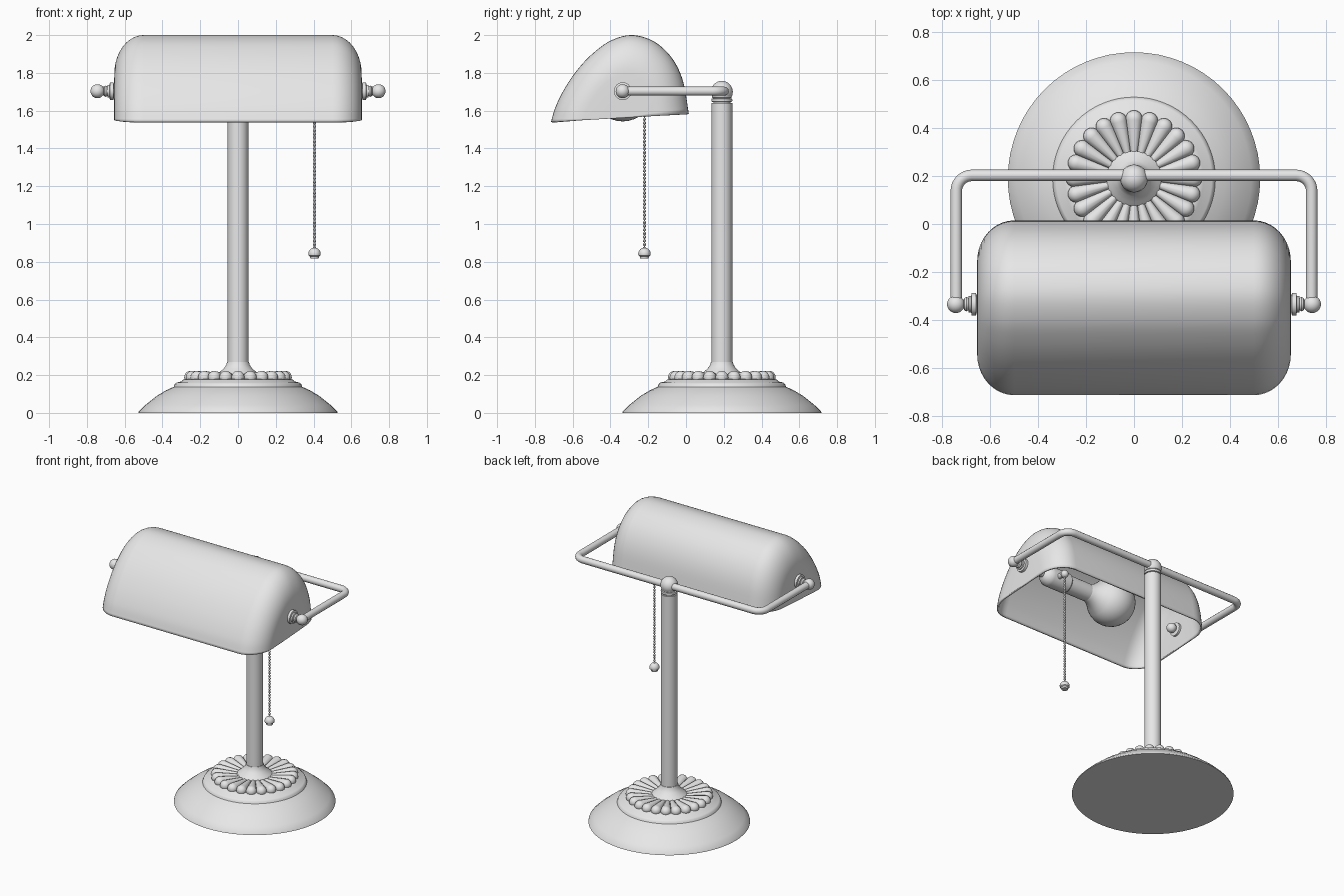
import bpy, bmesh, math
from mathutils import Vector

cube = bpy.data.objects.get("Cube")
if cube:
    bpy.data.objects.remove(cube)

grey = bpy.data.materials.new("plain_grey")
grey.use_nodes = True
GREY = (0.8, 0.8, 0.8, 1)
grey.diffuse_color = GREY
grey.node_tree.nodes["Principled BSDF"].inputs["Base Color"].default_value = GREY

POST_Y = 0.19
PIVOT_Y, PIVOT_Z = -0.335, 1.703


def add(name, mesh):
    """Link a mesh as a smooth object that keeps its sharp edges."""
    mesh.name = name
    mesh.materials.clear()
    mesh.materials.append(grey)
    mesh.shade_smooth()
    mesh.set_sharp_from_angle(angle=math.radians(38))
    obj = bpy.data.objects.new(name, mesh)
    bpy.context.collection.objects.link(obj)
    return obj


def finish(name, bm):
    bmesh.ops.remove_doubles(bm, verts=bm.verts, dist=0.0002)
    bmesh.ops.recalc_face_normals(bm, faces=bm.faces)
    mesh = bpy.data.meshes.new(name)
    bm.to_mesh(mesh)
    bm.free()
    return add(name, mesh)


def bridge(bm, rings, closed):
    for a, b in zip(rings, rings[1:]):
        n = len(a)
        for i in range(n if closed else n - 1):
            j = (i + 1) % n
            bm.faces.new((a[i], a[j], b[j], b[i]))


def lathe(name, profile, centre, axis="Z", segs=32):
    """Turn (radius, distance) points about an axis through centre."""
    bm = bmesh.new()
    rings = []
    for r, h in profile:
        ring = []
        for i in range(segs):
            t = math.tau * i / segs
            u, v = max(r, 0.00001) * math.cos(t), max(r, 0.00001) * math.sin(t)
            p = (u, v, h) if axis == "Z" else (h, u, v)
            ring.append(bm.verts.new(Vector(p) + Vector(centre)))
        rings.append(ring)
    bridge(bm, rings, True)
    return finish(name, bm)


def arc(radius, h, start=-90, end=90, steps=10):
    """Profile points of a ball about height h, between two latitudes."""
    angles = [math.radians(start + (end - start) * i / steps) for i in range(steps + 1)]
    return [(radius * math.cos(a), h + radius * math.sin(a)) for a in angles]


def smooth_path(pts, steps=5):
    """Catmull-Rom curve through the points."""
    pts = [Vector(p) for p in pts]
    pts = [2 * pts[0] - pts[1]] + pts + [2 * pts[-1] - pts[-2]]
    out = []
    for a, b, c, d in zip(pts, pts[1:], pts[2:], pts[3:]):
        for k in range(steps):
            t = k / steps
            out.append(0.5 * (2 * b + (c - a) * t + (2 * a - 5 * b + 4 * c - d) * t ** 2
                              + (3 * b - a - 3 * c + d) * t ** 3))
    return out + [pts[-2]]


def tube(name, points, radius):
    curve = bpy.data.curves.new(name, "CURVE")
    curve.dimensions = "3D"
    curve.bevel_depth = radius
    curve.bevel_resolution = 4
    curve.use_fill_caps = True
    line = curve.splines.new("POLY")
    line.points.add(len(points) - 1)
    for p, co in zip(line.points, points):
        p.co = (*co, 1)
    temp = bpy.data.objects.new(name + "_path", curve)
    bpy.context.collection.objects.link(temp)
    bpy.context.view_layer.update()
    deps = bpy.context.evaluated_depsgraph_get()
    mesh = bpy.data.meshes.new_from_object(temp.evaluated_get(deps))
    bpy.data.objects.remove(temp)
    return add(name, mesh)


# Domed base with a stepped top
lathe("base", [(0, 0), (0.527, 0), (0.525, 0.008), (0.49, 0.042), (0.43, 0.09), (0.38, 0.12),
               (0.34, 0.138), (0.335, 0.152), (0.325, 0.161), (0.3, 0.166), (0.29, 0.176),
               (0.27, 0.18), (0, 0.185)], (0, POST_Y, 0), segs=64)

# Ring of tapered petals
PETALS = 24
bm = bmesh.new()
for k in range(PETALS):
    turn = math.tau * k / PETALS
    rings = []
    stations = [(0.1, 0.013)] + [(0.25 + d, r) for r, d in arc(0.035, 0, -10, 90, 6)]
    for dist, rad in stations:
        ring = []
        for i in range(12):
            a = math.tau * i / 12
            side, up = max(rad, 0.00001) * math.cos(a), rad * math.sin(a)
            x = dist * math.cos(turn) - side * math.sin(turn)
            y = dist * math.sin(turn) + side * math.cos(turn)
            ring.append(bm.verts.new((x, y + POST_Y, 0.188 + up)))
        rings.append(ring)
    bridge(bm, rings, True)
finish("base_petals", bm)

# Hub, post, collar and finial
lathe("post_hub", [(0.115, 0.18), (0.115, 0.2), (0.098, 0.215), (0.075, 0.235), (0.062, 0.255),
                   (0.058, 0.27), (0, 0.272)], (0, POST_Y, 0))
lathe("post", [(0, 0.2), (0.055, 0.2), (0.055, 1.64), (0, 1.64)], (0, POST_Y, 0))
lathe("post_collar", [(0.045, 1.635), (0.045, 1.645), (0.054, 1.648), (0.056, 1.656), (0.054, 1.663),
                      (0.046, 1.666), (0.052, 1.67), (0.052, 1.678), (0.04, 1.685)], (0, POST_Y, 0))
lathe("post_finial", arc(0.058, 1.7), (0, POST_Y, 0))

# Bent support bar carrying the shade
BAR_Y, BAR_X, BEND = 0.203, 0.742, 0.065
half = [(BAR_X, PIVOT_Y, PIVOT_Z)]
for i in range(9):
    a = math.radians(90 * i / 8)
    half.append((BAR_X - BEND + BEND * math.cos(a), BAR_Y - BEND + BEND * math.sin(a), PIVOT_Z))
tube("support_bar", half + [(-x, y, z) for x, y, z in reversed(half)], 0.024)

# Pivot fittings at both ends of the shade
for side, word in ((1, "left"), (-1, "right")):
    at = (0, PIVOT_Y, PIVOT_Z)
    lathe(word + "_pivot_ball", [(r, side * h) for r, h in arc(0.037, 0.744)], at, "X", 24)
    fitting = [(0.016, 0.73), (0.016, 0.712), (0.026, 0.708), (0.03, 0.7), (0.026, 0.692),
               (0.034, 0.69), (0.034, 0.68), (0.047, 0.678), (0.047, 0.66), (0.03, 0.655),
               (0.03, 0.645), (0.046, 0.642), (0.046, 0.628), (0.02, 0.625), (0.02, 0.612)]
    lathe(word + "_pivot_washers", [(r, side * h) for r, h in fitting], at, "X", 24)
lathe("inner_nut", arc(0.033, -0.6), (0, PIVOT_Y, PIVOT_Z), "X", 20)

# Shade: one arched section shrinking around rounded ends
section = smooth_path([(-0.715, 1.54), (-0.69, 1.622), (-0.64, 1.722), (-0.57, 1.823),
                       (-0.49, 1.906), (-0.4, 1.97), (-0.295, 2.0), (-0.19, 1.977),
                       (-0.11, 1.92), (-0.05, 1.84), (-0.01, 1.735), (0.015, 1.582)])
anchor = Vector((-0.35, 1.561))
stations = []
for i in range(11):
    a = math.radians(9 * i)
    stations.append((0.5 + 0.155 * math.sin(a), 1 - 0.47 * (1 - math.cos(a))))
stations.append((0.656, 0.25))
stations = [(-x, s) for x, s in reversed(stations)] + stations
bm = bmesh.new()
rings = []
for x, s in stations:
    rings.append([bm.verts.new((x, *(anchor + (p - anchor) * s))) for p in section])
bridge(bm, rings, False)
for ring in (rings[0], rings[-1]):
    bm.faces.new(ring)
bmesh.ops.recalc_face_normals(bm, faces=bm.faces)
if max(bm.faces, key=lambda f: f.calc_center_median().z).normal.z < 0:
    bmesh.ops.reverse_faces(bm, faces=bm.faces)
mesh = bpy.data.meshes.new("shade")
bm.to_mesh(mesh)
bm.free()
shade = add("shade", mesh)
wall = shade.modifiers.new("wall", "SOLIDIFY")
wall.thickness = 0.012
wall.offset = -1

# Lamp holder and bulb lying along the shade
lathe("lamp_socket", [(0.025, 0.63), (0.025, 0.5), (0.045, 0.49), (0.065, 0.46), (0.068, 0.44),
                      (0.068, 0.3), (0.06, 0.29), (0.06, 0.12), (0.05, 0.115), (0, 0.115)],
      (0, PIVOT_Y, PIVOT_Z), "X")
lathe("bulb", arc(0.16, -0.085, -90, 40, 16) + [(0.098, 0.045), (0.075, 0.075), (0.062, 0.1), (0.052, 0.13)],
      (0, PIVOT_Y, PIVOT_Z), "X")

# Pull chain with a lug, beads and end knob
CHAIN = Vector((0.405, -0.22, 0))
tube("chain_lug", [(CHAIN.x, PIVOT_Y, 1.69), (CHAIN.x, -0.225, 1.69)], 0.018)
lathe("chain_eye", arc(0.026, 1.685), CHAIN, segs=16)
lathe("chain_cord", [(0.004, 0.86), (0.004, 1.68)], CHAIN, segs=6)
bm = bmesh.new()
for k in range(41):
    made = bmesh.ops.create_uvsphere(bm, u_segments=8, v_segments=6, radius=0.0085)
    bmesh.ops.translate(bm, verts=made["verts"], vec=CHAIN + Vector((0, 0, 0.872 + 0.0195 * k)))
finish("chain_beads", bm)
lathe("chain_knob", [(0, 0.817), (0.022, 0.817), (0.024, 0.828)] + arc(0.033, 0.842, -15, 75)
      + [(0, 0.875)], CHAIN, segs=20)
